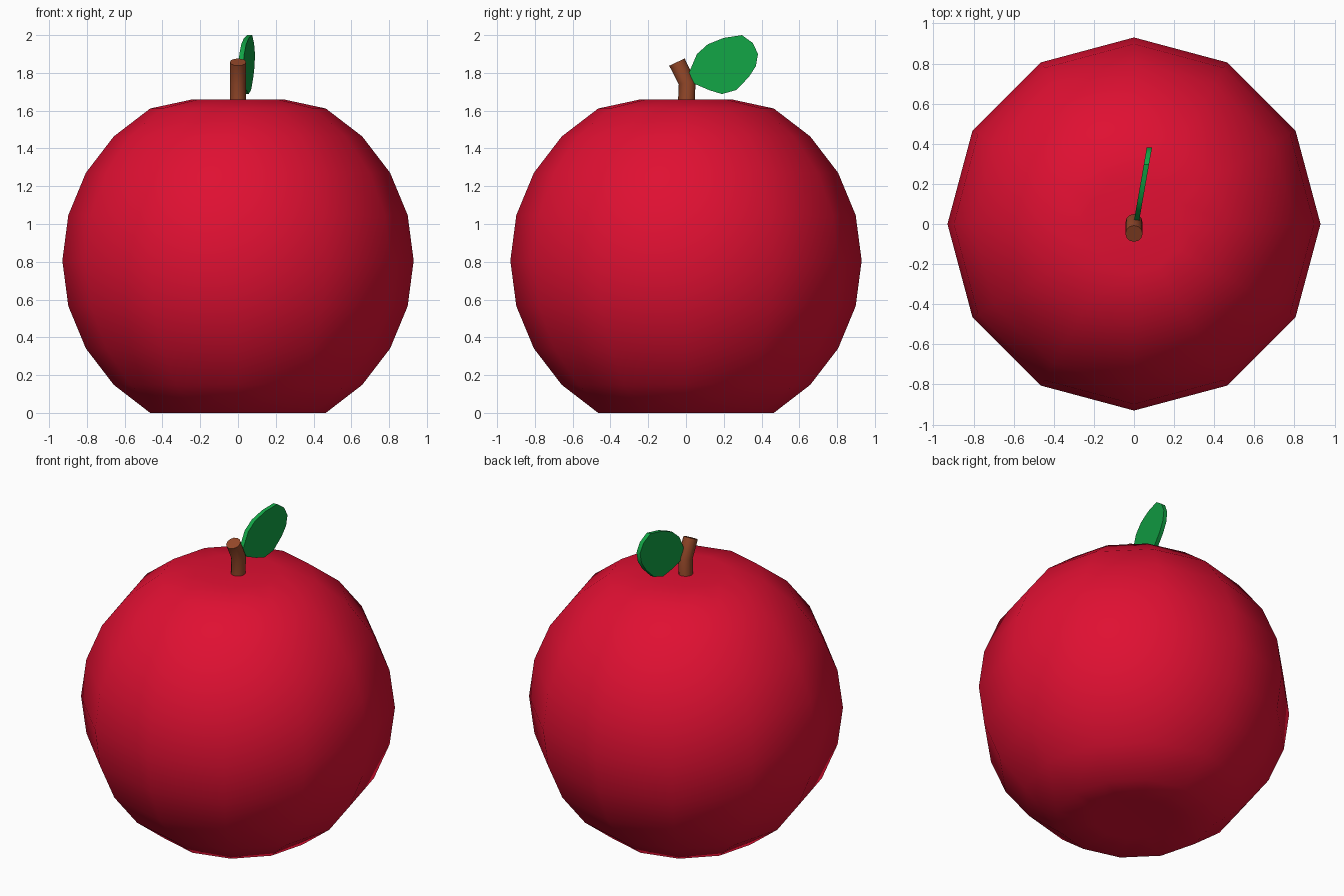
import bpy, bmesh, math
from mathutils import Vector

if "Cube" in bpy.data.objects:
    bpy.data.objects.remove(bpy.data.objects["Cube"])


def material(name, rgb):
    m = bpy.data.materials.new(name)
    m.diffuse_color = (*rgb, 1)
    m.use_nodes = True
    m.node_tree.nodes["Principled BSDF"].inputs["Base Color"].default_value = m.diffuse_color
    return m


RED = material("apple red", (0.74, 0.005, 0.032))
BROWN = material("stem brown", (0.30, 0.065, 0.022))
GREEN = material("leaf green", (0.006, 0.37, 0.06))


def finish(bm, name, mat, angle):
    bmesh.ops.recalc_face_normals(bm, faces=bm.faces)
    me = bpy.data.meshes.new(name)
    bm.to_mesh(me)
    bm.free()
    ob = bpy.data.objects.new(name, me)
    bpy.context.collection.objects.link(ob)
    me.materials.append(mat)
    bpy.ops.object.select_all(action='DESELECT')
    ob.select_set(True)
    bpy.context.view_layer.objects.active = ob
    if angle:
        bpy.ops.object.shade_smooth_by_angle(angle=math.radians(angle))
    return ob


# Fruit: 12-sided ball with a sunken top and flattened base
R, CZ, N = 0.93, 0.806, 12
rings = [(R * math.cos(math.radians(a)), CZ + R * math.sin(math.radians(a)))
         for a in range(-60, 61, 15)]
rings[0] = (rings[0][0], 0.0)
rings = [(0.24, 0.0)] + rings + [(0.24, 1.66)]
bm = bmesh.new()
loops = [[bm.verts.new((r * math.cos(i * math.tau / N), r * math.sin(i * math.tau / N), z))
          for i in range(N)] for r, z in rings]
for a, b in zip(loops, loops[1:]):
    for i in range(N):
        j = (i + 1) % N
        bm.faces.new((a[i], a[j], b[j], b[i]))
for loop, z in ((loops[0], 0.005), (loops[-1], 1.64)):
    pole = bm.verts.new((0, 0, z))
    for i in range(N):
        bm.faces.new((loop[i], loop[(i + 1) % N], pole))
finish(bm, "apple_body", RED, 80)

# Stem: bent round peg
path = [(Vector((0, 0, 1.58)), 0.0), (Vector((0, 0.006, 1.748)), 0.2),
        (Vector((0, -0.048, 1.857)), 0.44)]
bm = bmesh.new()
loops = []
for p, tilt in path:
    u, v = Vector((1, 0, 0)), Vector((0, math.cos(tilt), math.sin(tilt)))
    loops.append([bm.verts.new(p + 0.043 * (u * math.cos(t) + v * math.sin(t) * 1.05))
                  for t in (i * math.tau / 12 for i in range(12))])
for a, b in zip(loops, loops[1:]):
    for i in range(12):
        j = (i + 1) % 12
        bm.faces.new((a[i], a[j], b[j], b[i]))
bm.faces.new(loops[0])
bm.faces.new(loops[-1])
finish(bm, "stem", BROWN, 40)

# Leaf: thin plate, outline in the y-z plane, turned slightly outward
outline = [(0.015, 1.80), (0.058, 1.90), (0.116, 1.952), (0.20, 1.985), (0.296, 2.0),
           (0.354, 1.958), (0.381, 1.90), (0.37, 1.836), (0.333, 1.778),
           (0.265, 1.709), (0.19, 1.688), (0.122, 1.709), (0.045, 1.742)]
bm = bmesh.new()
sides = [[bm.verts.new((0.01 + 0.175 * y + s * 0.013, y, z)) for y, z in outline]
         for s in (-1, 1)]
n = len(outline)
for side in sides:
    bm.faces.new(side)
for i in range(n):
    j = (i + 1) % n
    bm.faces.new((sides[0][i], sides[0][j], sides[1][j], sides[1][i]))
finish(bm, "leaf", GREEN, 40)
